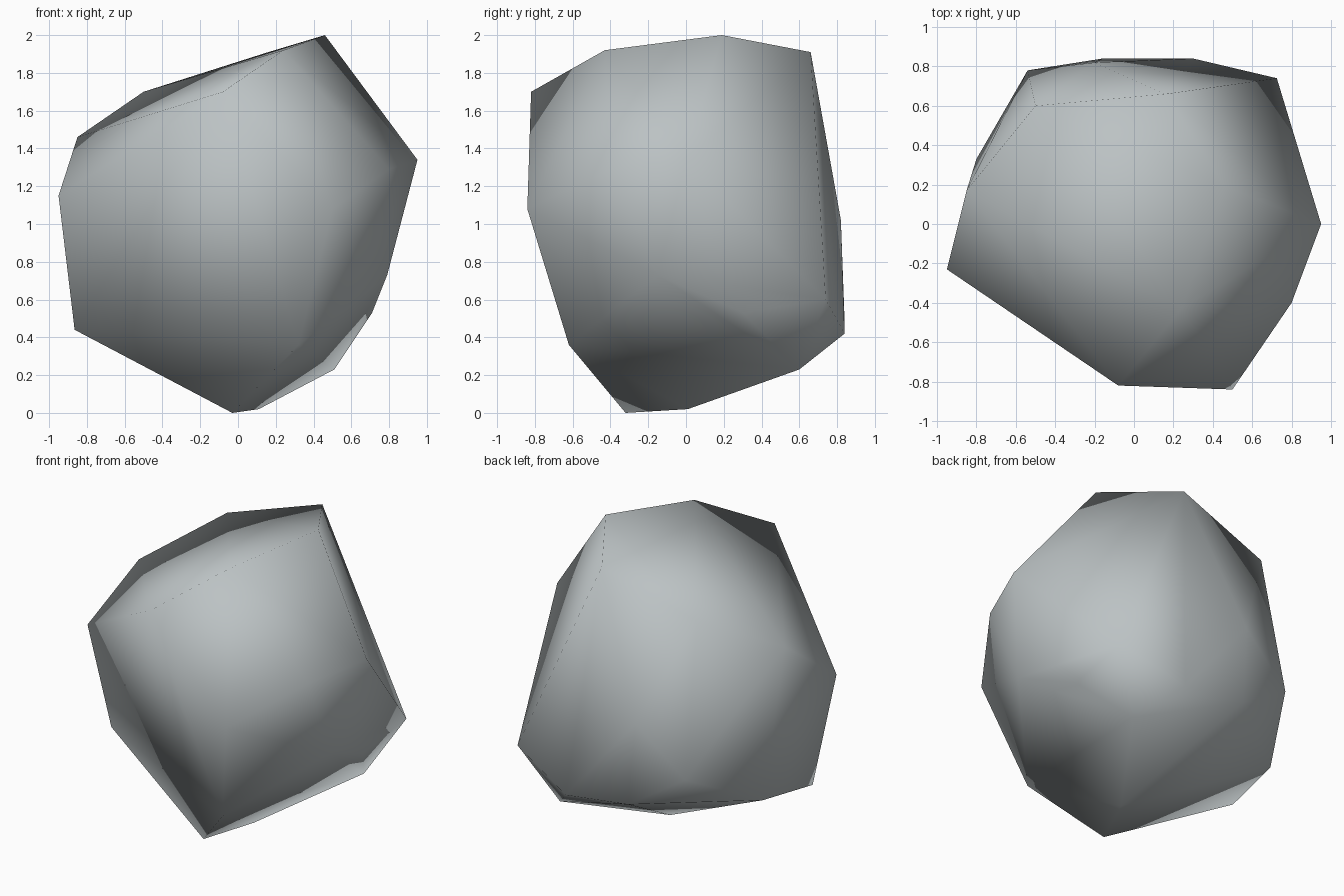
import bpy, bmesh

if "Cube" in bpy.data.objects:
    bpy.data.objects.remove(bpy.data.objects["Cube"])

# Corner points of the boulder, grouped by region; the hull supplies the facets
crown = [(.46, .19, 2.0), (.24, -.43, 1.92), (.16, .66, 1.91),
         (-.08, -.82, 1.70), (-.50, .60, 1.70), (-.85, .17, 1.46)]
belt = [(.95, 0, 1.34), (.80, -.40, 1.29), (-.95, -.23, 1.15),
        (.50, -.84, 1.08), (-.20, .82, 1.02), (.79, -.15, .73),
        (-.54, .78, .72), (.725, .74, .60)]
foot = [(.71, .30, .53), (-.80, .33, .485), (-.16, .84, .48),
        (-.865, -.10, .44), (.30, .84, .42), (.32, -.62, .36),
        (.51, .60, .23), (.11, .01, .02), (-.03, -.32, 0)]

# Wrap the points in a convex shell
bm = bmesh.new()
for p in crown + belt + foot:
    bm.verts.new(p)
hull = bmesh.ops.convex_hull(bm, input=bm.verts[:])
inner = [g for g in hull["geom_interior"] if isinstance(g, bmesh.types.BMVert)]
bmesh.ops.delete(bm, geom=inner, context='VERTS')
bmesh.ops.recalc_face_normals(bm, faces=bm.faces[:])
for f in bm.faces:
    f.smooth = True

mesh = bpy.data.meshes.new("boulder")
bm.to_mesh(mesh)
bm.free()

# One plain stone colour
stone = bpy.data.materials.new("stone grey")
stone.diffuse_color = (.50, .54, .55, 1)
stone.use_nodes = True
stone.node_tree.nodes["Principled BSDF"].inputs["Base Color"].default_value = stone.diffuse_color
mesh.materials.append(stone)

boulder = bpy.data.objects.new("boulder", mesh)
bpy.context.collection.objects.link(boulder)
